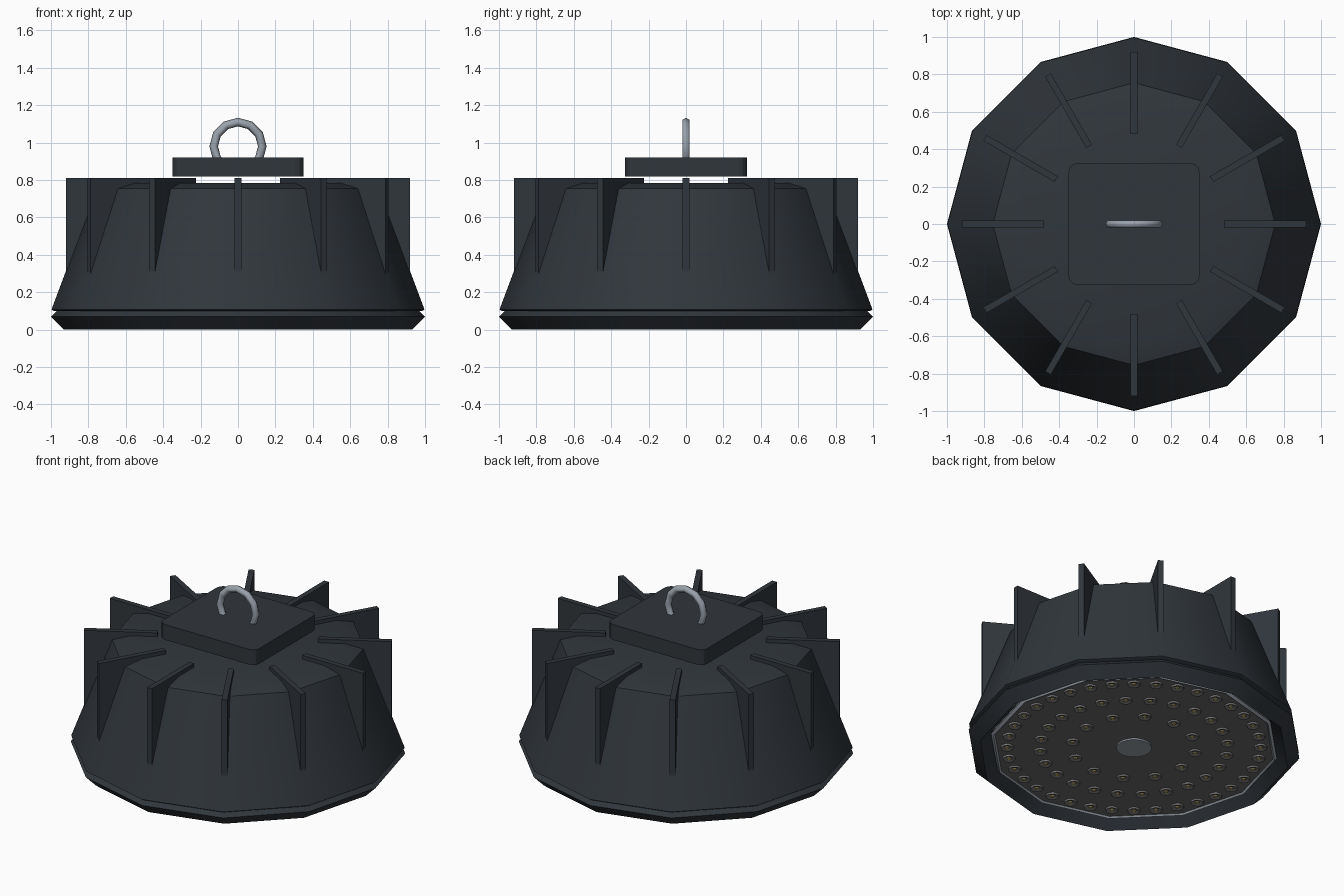
import bpy, bmesh
from math import pi, cos, sin, radians

if "Cube" in bpy.data.objects:
    bpy.data.objects.remove(bpy.data.objects["Cube"])


def mat(name, c):
    m = bpy.data.materials.new(name)
    m.diffuse_color = (*c, 1)
    m.use_nodes = True
    m.node_tree.nodes["Principled BSDF"].inputs["Base Color"].default_value = m.diffuse_color
    return m


DARK = mat("dark_metal", (0.03, 0.037, 0.045))
STEEL = mat("steel", (0.32, 0.36, 0.41))
GREY = mat("board_grey", (0.15, 0.15, 0.15))
LENS = mat("lens_grey", (0.2, 0.2, 0.2))
AMBER = mat("emitter_amber", (0.5, 0.4, 0.15))


def finish(name, bm, material, angle=None):
    bmesh.ops.recalc_face_normals(bm, faces=bm.faces)
    me = bpy.data.meshes.new(name)
    bm.to_mesh(me)
    bm.free()
    ob = bpy.data.objects.new(name, me)
    bpy.context.collection.objects.link(ob)
    me.materials.append(material)
    if angle:
        bpy.ops.object.select_all(action='DESELECT')
        ob.select_set(True)
        bpy.context.view_layer.objects.active = ob
        bpy.ops.object.shade_smooth_by_angle(angle=radians(angle))
    return ob


def add_lathe(bm, profile, n, center=(0, 0), closed=False):
    """Revolve (radius, z) points; open profiles get end caps."""
    rings = [[bm.verts.new((center[0] + r * cos(2 * pi * i / n),
                            center[1] + r * sin(2 * pi * i / n), z))
              for i in range(n)] for r, z in profile]
    pairs = list(zip(rings, rings[1:]))
    if closed:
        pairs.append((rings[-1], rings[0]))
    for a, b in pairs:
        for i in range(n):
            j = (i + 1) % n
            bm.faces.new((a[i], a[j], b[j], b[i]))
    if not closed:
        bm.faces.new(rings[0])
        bm.faces.new(rings[-1])


def lathe(name, profile, n, material, closed=False, angle=None):
    bm = bmesh.new()
    add_lathe(bm, profile, n, closed=closed)
    return finish(name, bm, material, angle)


def box(name, size, loc, rot=0):
    bm = bmesh.new()
    bmesh.ops.create_cube(bm, size=1)
    bmesh.ops.scale(bm, vec=size, verts=bm.verts)
    ob = finish(name, bm, DARK)
    ob.location = loc
    ob.rotation_euler.z = rot
    return ob


# Twelve-sided housing and the lower rim
lathe("housing", [(0.985, 0.10), (0.997, 0.108), (0.755, 0.755), (0.645, 0.785)],
      12, DARK, angle=50)
lathe("lower_rim", [(1.0, 0.07), (0.93, 0.0), (0.86, 0.07), (0.93, 0.14)],
      12, DARK, closed=True, angle=50)

# Radial cooling fins
for i in range(12):
    a = i * pi / 6
    box(f"cooling_fin_{i + 1}", (0.44, 0.035, 0.51),
        (0.70 * cos(a), 0.70 * sin(a), 0.555), a)

# Driver box on top with rounded vertical corners
top = box("driver_box", (0.70, 0.65, 0.10), (0, 0, 0.87))
bm = bmesh.new()
bm.from_mesh(top.data)
upright = [e for e in bm.edges if abs(e.verts[0].co.z - e.verts[1].co.z) > 0.05]
bmesh.ops.bevel(bm, geom=upright, offset=0.045, segments=3, profile=0.5, affect='EDGES')
bm.to_mesh(top.data)
bm.free()

# Hanging ring
bpy.ops.mesh.primitive_torus_add(major_radius=0.13, minor_radius=0.023,
                                 major_segments=12, minor_segments=6,
                                 location=(0, 0, 0.98), rotation=(pi / 2, 0, 0))
ring = bpy.context.object
ring.name = "hanging_ring"
ring.data.materials.append(STEEL)
bpy.ops.object.shade_smooth_by_angle(angle=radians(65))

# Light board, its steel trim and the central cover
lathe("light_board", [(0.85, 0.10), (0.85, 0.05)], 12, GREY)
lathe("board_trim", [(0.865, 0.055), (0.85, 0.04), (0.835, 0.055), (0.85, 0.07)],
      12, STEEL, closed=True, angle=50)
lathe("center_cover", [(0.105, 0.055), (0.105, 0.04)], 24, STEEL, angle=40)

# Three rings of lens cups with small emitters
cups, emitters = bmesh.new(), bmesh.new()
for count, radius in ((36, 0.755), (24, 0.56), (12, 0.37)):
    for i in range(count):
        a = 2 * pi * i / count
        c = (radius * cos(a), radius * sin(a))
        add_lathe(cups, [(0.04, 0.052), (0.038, 0.04), (0.03, 0.04), (0.018, 0.047)], 12, c)
        add_lathe(emitters, [(0.014, 0.048), (0.012, 0.041)], 8, c)
finish("lens_cups", cups, LENS, 40)
finish("emitters", emitters, AMBER)
